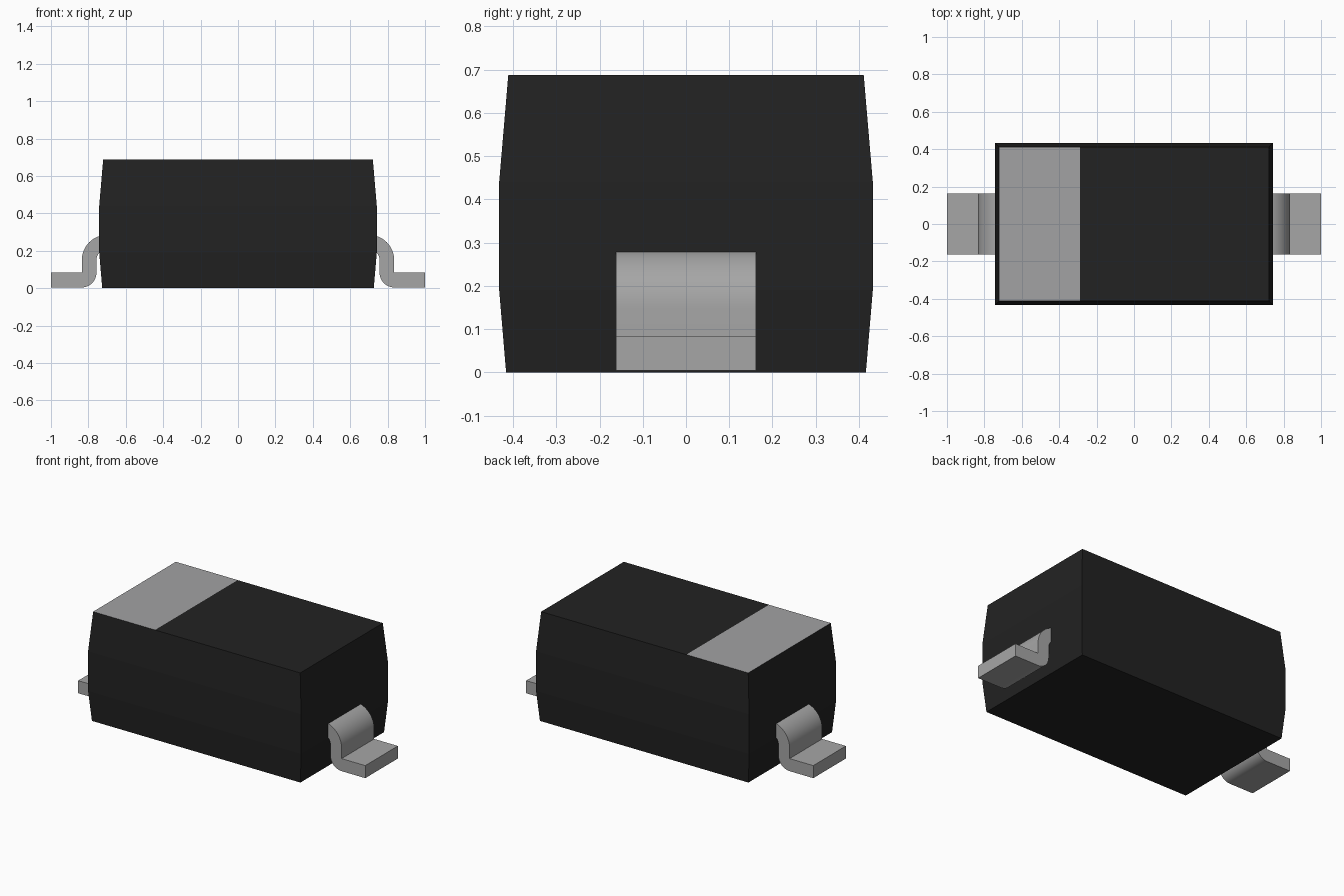
import bpy, bmesh, math

if "Cube" in bpy.data.objects:
    bpy.data.objects.remove(bpy.data.objects["Cube"])


def material(name, rgb):
    m = bpy.data.materials.new(name)
    m.diffuse_color = (*rgb, 1)
    m.use_nodes = True
    m.node_tree.nodes["Principled BSDF"].inputs["Base Color"].default_value = m.diffuse_color
    return m


black = material("black_plastic", (0.016, 0.016, 0.016))
grey = material("marking_grey", (0.36, 0.36, 0.37))
metal = material("lead_metal", (0.38, 0.38, 0.38))


def make_object(name, bm, mats):
    bmesh.ops.recalc_face_normals(bm, faces=bm.faces)
    mesh = bpy.data.meshes.new(name)
    bm.to_mesh(mesh)
    bm.free()
    for m in mats:
        mesh.materials.append(m)
    ob = bpy.data.objects.new(name, mesh)
    bpy.context.collection.objects.link(ob)
    return ob


# Package body: stacked rectangles (half x, half y, z) with drafted sides
sections = [(0.726, 0.416, 0), (0.742, 0.432, 0.19),
            (0.742, 0.432, 0.44), (0.721, 0.411, 0.687)]
bm = bmesh.new()
rings = [[bm.verts.new((sx * hx, sy * hy, z))
          for sx, sy in ((-1, -1), (1, -1), (1, 1), (-1, 1))]
         for hx, hy, z in sections]
for a, b in zip(rings, rings[1:]):
    for i in range(4):
        j = (i + 1) % 4
        bm.faces.new((a[i], a[j], b[j], b[i]))
bm.faces.new(rings[0])
top = bm.faces.new(rings[-1])

# Polarity band: cut the top face and colour its left end
bmesh.ops.bisect_plane(bm, geom=[top] + list(top.edges) + list(top.verts),
                       plane_co=(-0.29, 0, 0), plane_no=(1, 0, 0))
for f in bm.faces:
    c = f.calc_center_median()
    if c.z > 0.68 and c.x < -0.29:
        f.material_index = 1
make_object("package_body", bm, [black, grey])


# Bent leads: a side profile extruded across the width
def arc(cx, cz, r, start, end, n=12):
    angles = [math.radians(start + (end - start) * i / n) for i in range(n + 1)]
    return [(cx + r * math.cos(t), cz + r * math.sin(t)) for t in angles]


profile = [(1, 0.004), (1, 0.083), (0.835, 0.083)]
profile += arc(0.70, 0.15, 0.135, 0, 90)       # outer shoulder
profile += arc(0.70, 0.15, 0.057, 90, 0)       # inner shoulder
profile += arc(0.835, 0.082, 0.078, 180, 270)  # heel

for name, side in (("right_lead", 1), ("left_lead", -1)):
    bm = bmesh.new()
    face = bm.faces.new([bm.verts.new((side * x, -0.162, z)) for x, z in profile])
    ext = bmesh.ops.extrude_face_region(bm, geom=[face])["geom"]
    bmesh.ops.translate(bm, vec=(0, 0.324, 0),
                        verts=[v for v in ext if isinstance(v, bmesh.types.BMVert)])
    lead = make_object(name, bm, [metal])
    bpy.ops.object.select_all(action='DESELECT')
    lead.select_set(True)
    bpy.context.view_layer.objects.active = lead
    bpy.ops.object.shade_smooth_by_angle(angle=math.radians(30))
